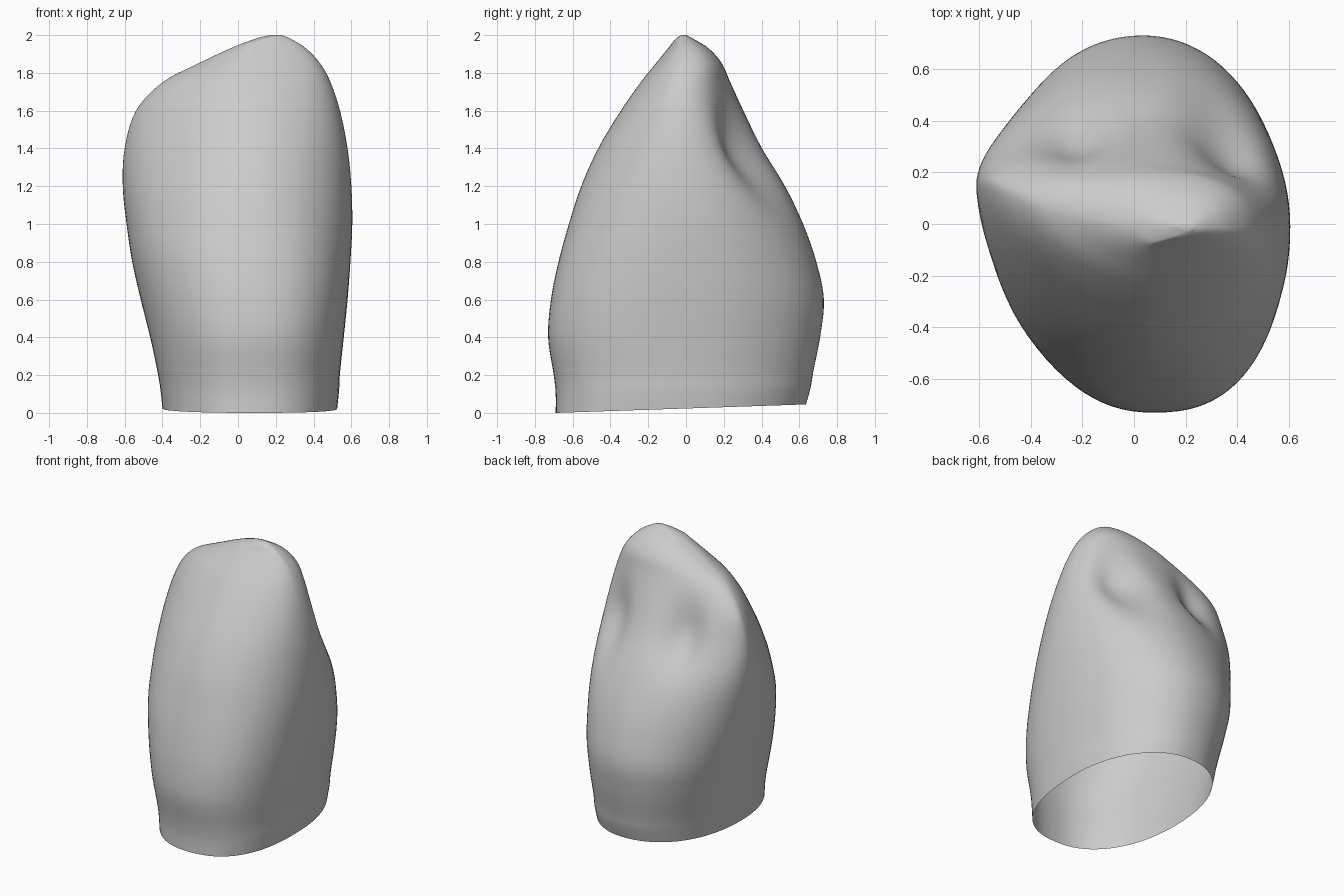
import bpy
import bmesh
from math import sin, cos, exp, pi

default_cube = bpy.data.objects.get("Cube")
if default_cube:
    bpy.data.objects.remove(default_cube, do_unlink=True)

SEGMENTS = 96
STEPS = 5

# Crown profile: height, x min, x max, front y, back y
PROFILE = [
    (0, -.4, .525, -.69, .635),
    (.1, -.41, .535, -.69, .66),
    (.2, -.425, .54, -.7, .675),
    (.4, -.465, .56, -.73, .71),
    (.6, -.515, .58, -.715, .73),
    (.8, -.56, .595, -.675, .69),
    (1, -.59, .605, -.62, .62),
    (1.2, -.61, .6, -.555, .525),
    (1.4, -.6, .58, -.465, .405),
    (1.6, -.54, .54, -.345, .305),
    (1.75, -.4, .49, -.24, .235),
    (1.85, -.21, .435, -.16, .19),
    (1.93, -.04, .36, -.095, .12),
    (1.98, .09, .28, -.055, .04),
    (2, .17, .23, -.025, 0),
]

# Hollows on the back: x, height, x spread, height spread, depth
HOLLOWS = [
    (.38, 1.38, .15, .25, .14),
    (-.22, 1.43, .13, .2, .085),
]


def blend(p, q, r, s, t):
    """Smooth curve between q and r."""
    return q + t / 2 * (r - p + t * (2 * p - 5 * q + 4 * r - s
                                     + t * (3 * (q - r) + s - p)))


def smooth_rows(rows):
    last = len(rows) - 1
    result = []
    for i in range(last):
        group = [rows[max(0, min(last, i + k))] for k in (-1, 0, 1, 2)]
        for step in range(STEPS):
            result.append([blend(*column, step / STEPS) for column in zip(*group)])
    result.append(list(rows[-1]))
    return result


def ramp(z, low, high):
    """Smooth rise from 0 to 1 between two heights."""
    t = max(0, min(1, (z - low) / (high - low)))
    return t * t * (3 - 2 * t)


def section(row):
    """Points of one closed, egg-shaped section."""
    z, x_min, x_max, y_front, y_back = row
    front_x = max(.07, x_min + .05)
    back_x = max(.035, (x_min + x_max) / 2)
    right_y = .16 * ramp(z, 0, 1.3) * (1 - ramp(z, 1.55, 2)) - .01
    left_y = -.01
    # corner fullness: below 1 is boxier, above 1 is flatter
    fullness = {
        (True, True): .98 - .18 * ramp(z, 1.6, 1.9),
        (True, False): .9 + .1 * ramp(z, .3, .9),
        (False, True): .79 + .16 * ramp(z, .5, 1.4),
        (False, False): .93 + .32 * ramp(z, .8, 1.6),
    }
    points = []
    for i in range(SEGMENTS):
        angle = 2 * pi * i / SEGMENTS
        c, s = cos(angle), sin(angle)
        power = fullness[s > 0, c > 0]
        x_mid, y_end = (back_x, y_back) if s > 0 else (front_x, y_front)
        x_end = x_max if c > 0 else x_min
        x = x_mid + (x_end - x_mid) * abs(c) ** power
        # the widest point sits further back on the right side
        y_mid = right_y + (left_y - right_y) * (1 + c) / 2
        y = y_mid + abs(s) ** power * (y_end - y_mid)
        if s > 0:
            for hx, hz, wx, wz, depth in HOLLOWS:
                y -= depth * s * exp(-((x - hx) / wx) ** 2
                                     - ((z - hz) / wz) ** 2)
        # the lower rim rises towards the back
        tilt = .045 * (y + .69) / 1.33 * max(0, 1 - z / .4)
        points.append((x, y, z + tilt))
    return points


# Enamel colour
enamel = bpy.data.materials.new("light grey enamel")
enamel.use_nodes = True
colour = (.6, .6, .6, 1)
enamel.diffuse_color = colour
enamel.node_tree.nodes["Principled BSDF"].inputs["Base Color"].default_value = colour

# Crown shell, open at the bottom
bm = bmesh.new()
rings = [[bm.verts.new(p) for p in section(row)] for row in smooth_rows(PROFILE)]
for low, high in zip(rings, rings[1:]):
    for i in range(SEGMENTS):
        j = (i + 1) % SEGMENTS
        bm.faces.new((low[i], low[j], high[j], high[i]))
bm.faces.new(rings[-1])
for face in bm.faces:
    face.smooth = True

mesh = bpy.data.meshes.new("tooth_crown")
bm.to_mesh(mesh)
bm.free()
mesh.materials.append(enamel)
crown = bpy.data.objects.new("tooth_crown", mesh)
bpy.context.scene.collection.objects.link(crown)
